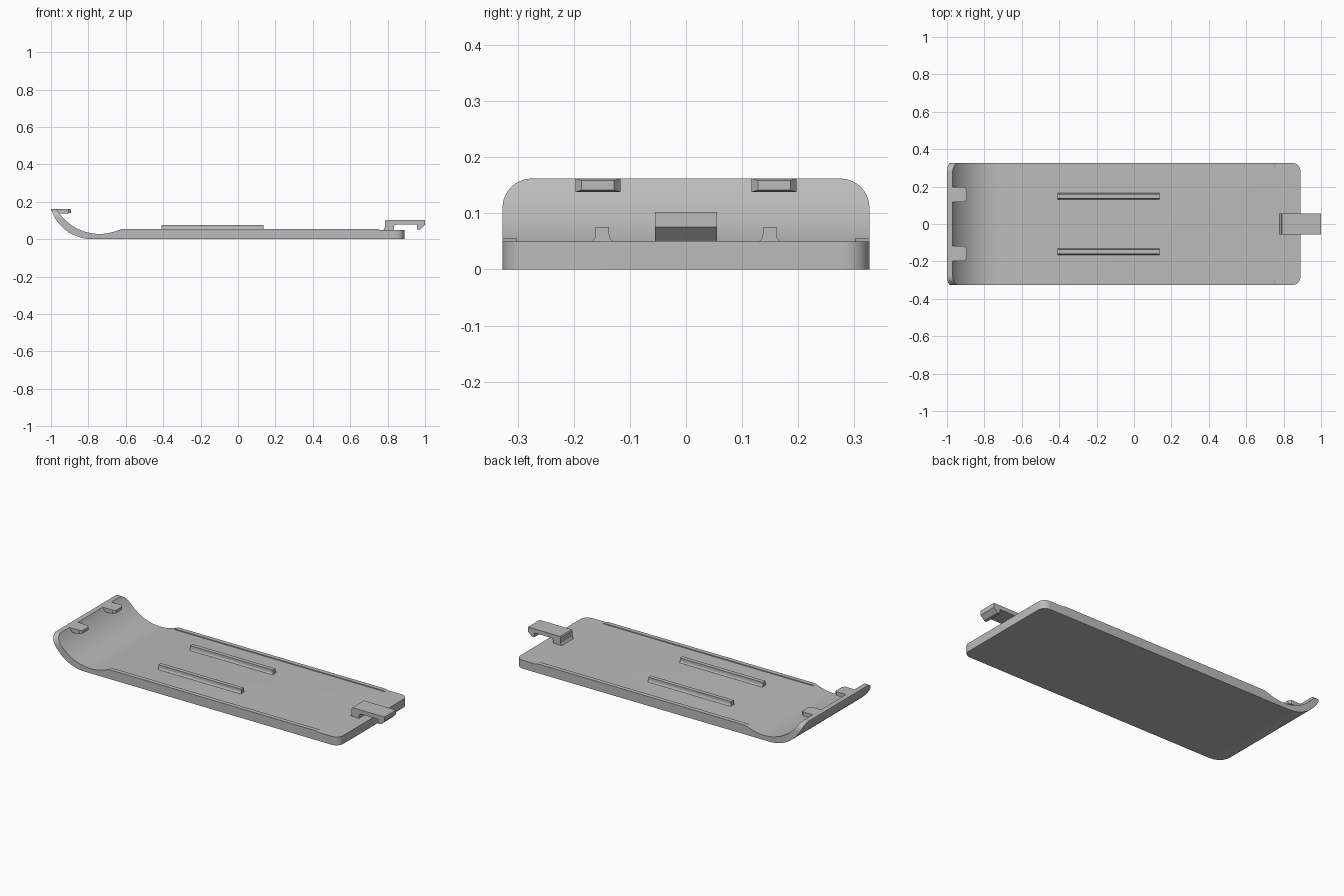
import bpy, bmesh, math
from mathutils import Vector

cube = bpy.data.objects.get("Cube")
if cube:
    bpy.data.objects.remove(cube, do_unlink=True)

grey = bpy.data.materials.new("plain grey")
grey.use_nodes = True
COLOUR = (0.5, 0.5, 0.5, 1)
grey.diffuse_color = COLOUR
grey.node_tree.nodes["Principled BSDF"].inputs["Base Color"].default_value = COLOUR

# Places a 2D profile point on the plane across the given axis
PLACE = {"x": lambda a, b, d: (d, a, b),
         "y": lambda a, b, d: (a, d, b),
         "z": lambda a, b, d: (a, b, d)}


def prism(name, points, axis, lo, hi, end_scale=1.0):
    """Extrude a profile; end_scale shrinks the far cap about its centre."""
    bm = bmesh.new()
    centre = sum((Vector(p) for p in points), Vector((0, 0))) / len(points)
    rings = []
    for d, s in ((lo, 1.0), (hi, end_scale)):
        ring = [centre + (Vector(p) - centre) * s for p in points]
        rings.append([bm.verts.new(PLACE[axis](p.x, p.y, d)) for p in ring])
    a, b = rings
    bm.faces.new(a)
    bm.faces.new(b[::-1])
    for i in range(len(a)):
        j = (i + 1) % len(a)
        bm.faces.new((a[i], b[i], b[j], a[j]))
    bmesh.ops.recalc_face_normals(bm, faces=bm.faces)
    mesh = bpy.data.meshes.new(name)
    bm.to_mesh(mesh)
    bm.free()
    obj = bpy.data.objects.new(name, mesh)
    bpy.context.collection.objects.link(obj)
    mesh.materials.append(grey)
    return obj


def rect(a0, a1, b0, b1):
    return [(a0, b0), (a1, b0), (a1, b1), (a0, b1)]


def arc(cx, cz, r, start, end, n):
    return [(cx + r * math.cos(start + (end - start) * i / n),
             cz + r * math.sin(start + (end - start) * i / n)) for i in range(n + 1)]


def angle(cx, cz, x, z):
    return math.atan2(z - cz, x - cx) % math.tau


def apply_modifier(obj, mod):
    bpy.context.view_layer.objects.active = obj
    bpy.ops.object.modifier_apply(modifier=mod.name)


def keep_inside(obj, cutter):
    mod = obj.modifiers.new("trim", "BOOLEAN")
    mod.operation = "INTERSECT"
    mod.solver = "EXACT"
    mod.object = cutter
    apply_modifier(obj, mod)
    bpy.data.objects.remove(cutter, do_unlink=True)


W, TOP, END, FLOOR = 0.327, 0.162, 0.89, 0.05

# Cover shell: flat plate sweeping up into a curved end
outer = arc(-0.78, 0.23, 0.23, angle(-0.78, 0.23, -1, TOP), 1.5 * math.pi, 20)
inner = arc(-0.74, 0.292, 0.264, angle(-0.74, 0.292, -0.635, FLOOR),
            angle(-0.74, 0.292, -0.97, TOP), 24)
shell = prism("cover_shell", outer + [(END, 0), (END, FLOOR)] + inner, "y", -W, W)

# Round the upright corners of the flat end
R = 0.045
plan = ([(-1.1, W), (-1.1, -W)]
        + arc(END - R, R - W, R, -math.pi / 2, 0, 10)
        + arc(END - R, W - R, R, 0, math.pi / 2, 10))
keep_inside(shell, prism("plan_cutter", plan, "z", -0.1, 0.3))

# Round the upper corners of the curved end
R = 0.052
end_view = ([(-W, -0.1), (W, -0.1)]
            + arc(W - R, TOP - R, R, 0, math.pi / 2, 10)
            + arc(R - W, TOP - R, R, math.pi / 2, math.pi, 10))
keep_inside(shell, prism("end_cutter", end_view, "x", -1.1, 1.1))

for side, s in (("left", 1), ("right", -1)):
    # Low lip along the long edge
    lip = [(-0.64, 0.045), (0.77, 0.045), (0.745, 0.055), (-0.622, 0.055)]
    prism(side + "_edge_lip", lip, "y", *sorted((s * 0.301, s * W)))

    # Rib with a flared foot
    half = [(0.018, 0.045), (0.018, 0.05), (0.014, 0.055), (0.012, 0.062), (0.012, 0.076)]
    rib = [(s * 0.149 + a, b) for a, b in half] + [(s * 0.149 - a, b) for a, b in half[::-1]]
    prism(side + "_rib", rib, "x", -0.41, 0.135)

    # Locating tab with a chamfered tip
    y0, y1 = sorted((s * 0.117, s * 0.197))
    prism(side + "_tab", rect(y0, y1, 0.138, TOP), "x", -0.975, -0.907)
    prism(side + "_tab_tip", rect(y0, y1, 0.138, TOP), "x", -0.907, -0.893, 0.72)

# Latch arm with a hooked end
latch = [(0.775, 0.045), (0.785, 0.062), (0.785, 0.095), (0.79, 0.102), (1, 0.102),
         (1, 0.076), (0.975, 0.052), (0.958, 0.052), (0.958, 0.078),
         (0.845, 0.078), (0.835, 0.07), (0.835, 0.045)]
prism("latch", latch, "y", -0.055, 0.055)

# Smooth the rounded surfaces, keep the corners crisp
bpy.ops.object.select_all(action="DESELECT")
shell.select_set(True)
bpy.context.view_layer.objects.active = shell
bpy.ops.object.shade_smooth_by_angle(angle=math.radians(30))
